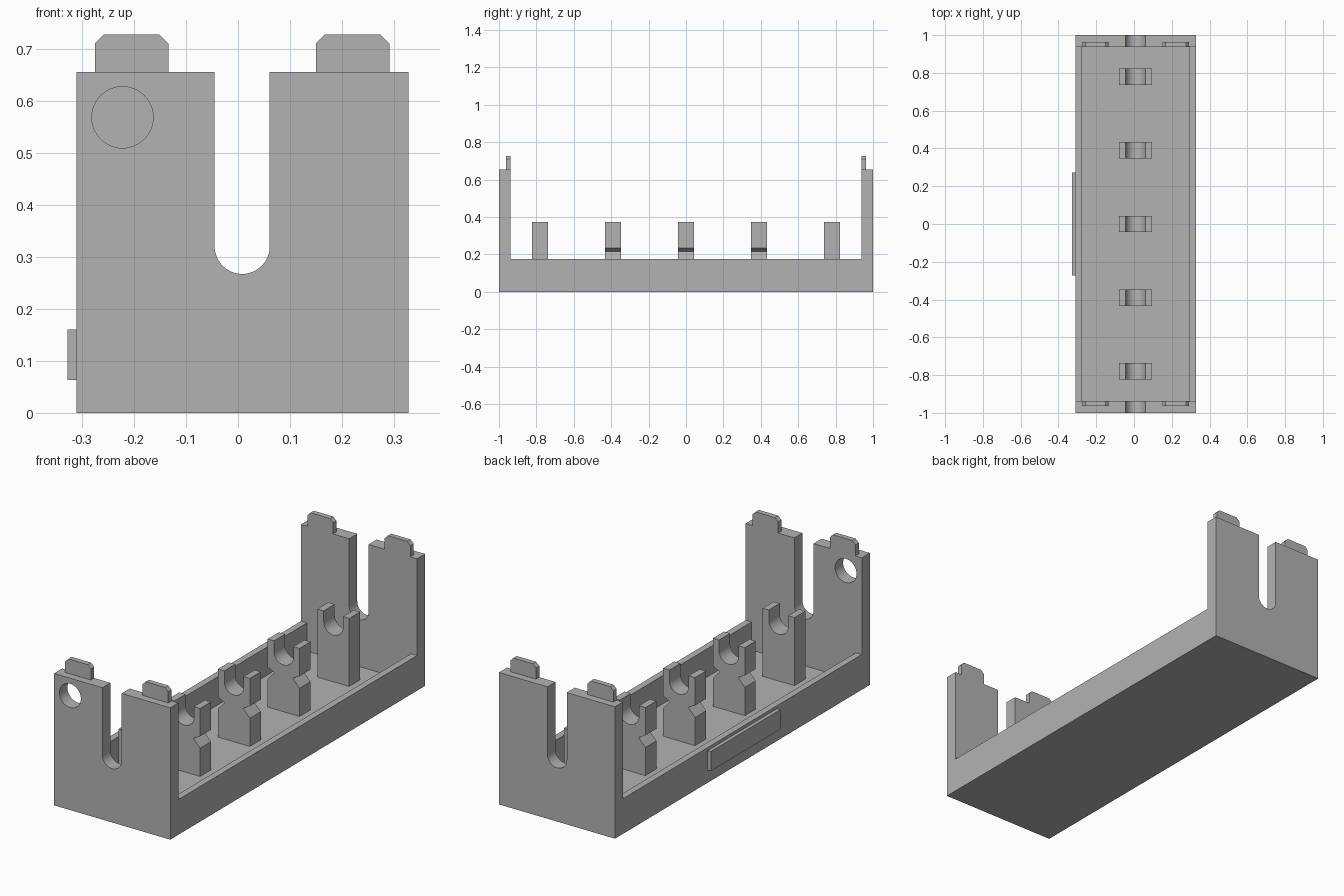
import bpy
import bmesh
from math import pi, cos, sin, radians

if "Cube" in bpy.data.objects:
    bpy.data.objects.remove(bpy.data.objects["Cube"])

grey = bpy.data.materials.new("plain grey")
grey.use_nodes = True
grey.diffuse_color = (0.45, 0.45, 0.45, 1)
grey.node_tree.nodes["Principled BSDF"].inputs["Base Color"].default_value = grey.diffuse_color

CX = 0.009           # middle of the tray in x
HALF = 0.319         # half width of the tray
WALL_IN = 0.937      # inner face of the end walls
FLOOR = 0.035
SLOT_X, SLOT_Z, SLOT_R = 0.008, 0.32, 0.053


def prism(name, outline, y0, y1):
    """Extrude an (x, z) outline from y0 to y1."""
    bm = bmesh.new()
    face = bm.faces.new([bm.verts.new((x, y0, z)) for x, z in outline])
    new = bmesh.ops.extrude_face_region(bm, geom=[face])["geom"]
    moved = [v for v in new if isinstance(v, bmesh.types.BMVert)]
    bmesh.ops.translate(bm, verts=moved, vec=(0, y1 - y0, 0))
    bmesh.ops.recalc_face_normals(bm, faces=bm.faces)
    mesh = bpy.data.meshes.new(name)
    bm.to_mesh(mesh)
    bm.free()
    mesh.materials.append(grey)
    obj = bpy.data.objects.new(name, mesh)
    bpy.context.collection.objects.link(obj)
    return obj


def activate(obj):
    bpy.ops.object.select_all(action="DESELECT")
    obj.select_set(True)
    bpy.context.view_layer.objects.active = obj


def smooth(obj):
    activate(obj)
    bpy.ops.object.shade_smooth_by_angle(angle=radians(30))


def rect(x0, x1, z0, z1):
    return [(x0, z0), (x1, z0), (x1, z1), (x0, z1)]


def slot(top, steps=24):
    """Round-bottomed slot, running from its right lip to its left lip."""
    arc = [(SLOT_X + SLOT_R * cos(pi * i / steps),
            SLOT_Z - SLOT_R * sin(pi * i / steps)) for i in range(steps + 1)]
    return [(SLOT_X + SLOT_R, top)] + arc + [(SLOT_X - SLOT_R, top)]


def slotted(x0, x1, z0, top, notch=None):
    """Upright block with a slot in its top and optional V notches in its sides."""
    right, left = [], []
    if notch:
        low, tip, high, depth = notch
        right = [(x1, low), (x1 - depth, tip), (x1, high)]
        left = [(x0, high), (x0 + depth, tip), (x0, low)]
    return [(x0, z0), (x1, z0)] + right + [(x1, top)] + slot(top) + [(x0, top)] + left


# Tray: floor and low side walls
X0, X1, IN = CX - HALF, CX + HALF, 0.286
RIM = 0.175
prism("tray", [(X0, 0), (X1, 0), (X1, RIM), (CX + IN, RIM), (CX + IN, FLOOR),
               (CX - IN, FLOOR), (CX - IN, RIM), (X0, RIM)], -WALL_IN, WALL_IN)

# End walls with chamfered tabs on top
WALL_TOP, TAB_TOP, CH = 0.655, 0.727, 0.017
for end, s in (("front", -1), ("back", 1)):
    wall = prism(end + "_wall", slotted(X0, X1, 0, WALL_TOP), s * WALL_IN, s)
    if end == "front":
        # Round hole through the front wall
        bpy.ops.mesh.primitive_cylinder_add(vertices=48, radius=0.059, depth=0.3,
                                            location=(-0.222, -0.97, 0.568),
                                            rotation=(pi / 2, 0, 0))
        cutter = bpy.context.object
        cutter.hide_render = True
        cutter.data.materials.append(grey)
        cut = wall.modifiers.new("hole", "BOOLEAN")
        cut.operation = "DIFFERENCE"
        cut.solver = "EXACT"
        cut.object = cutter
        activate(wall)
        bpy.ops.object.modifier_apply(modifier=cut.name)
        bpy.data.objects.remove(cutter)
    smooth(wall)
    for side, a, b in (("right", -0.275, -0.134), ("left", 0.15, 0.291)):
        prism(f"{end}_{side}_tab",
              [(a, WALL_TOP), (b, WALL_TOP), (b, TAB_TOP - CH), (b - CH, TAB_TOP),
               (a + CH, TAB_TOP), (a, TAB_TOP - CH)], s * WALL_IN, s * 0.963)

# Row of cradles; the three inner ones are notched
for i in range(-2, 3):
    y = i * 0.39
    notch = (0.175, 0.215, 0.235, 0.037) if abs(i) < 2 else None
    smooth(prism(f"cradle_{i + 3}", slotted(-0.08, 0.095, FLOOR, 0.373, notch),
                 y - 0.043, y + 0.043))

# Raised plate on the right side
prism("side_plate", rect(-0.328, X0, 0.063, 0.16), -0.273, 0.273)
